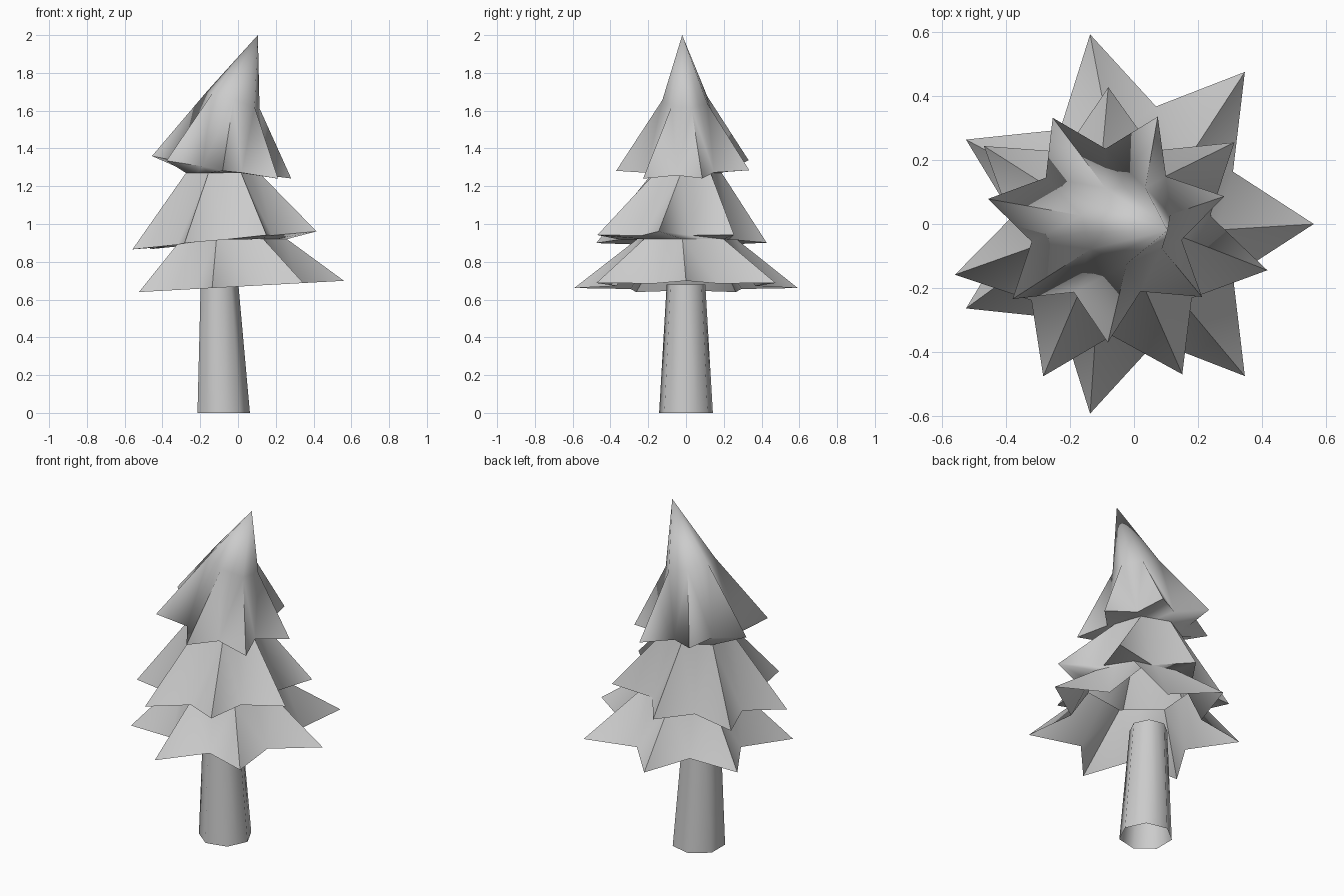
import bpy, bmesh
from math import cos, sin, pi, radians

cube = bpy.data.objects.get("Cube")
if cube:
    bpy.data.objects.remove(cube)

POINTS = 7
FLAT = cos(pi / POINTS)      # inner ratio that turns a star into a plain heptagon

grey = bpy.data.materials.new("plain_grey")
grey.use_nodes = True
grey.diffuse_color = (0.6, 0.6, 0.6, 1)
grey.node_tree.nodes["Principled BSDF"].inputs["Base Color"].default_value = (0.6, 0.6, 0.6, 1)


def ring(center, rx, ry, inner=FLAT, turn=0, tilt=(0, 0)):
    """Star-shaped loop: tips and valleys alternate, height follows a tilted plane."""
    cx, cy, cz = center
    loop = []
    for i in range(2 * POINTS):
        a = radians(turn) + i * pi / POINTS
        k = inner if i % 2 else 1
        dx, dy = rx * k * cos(a), ry * k * sin(a)
        loop.append((cx + dx, cy + dy, cz + tilt[0] * dx + tilt[1] * dy))
    return loop


def loft(name, rings):
    """Skin a stack of rings, listed from bottom to top, as an open shell."""
    bm = bmesh.new()
    loops = [[bm.verts.new(p) for p in r] for r in rings]
    n = 2 * POINTS
    for low, high in zip(loops, loops[1:]):
        for i in range(n):
            j = (i + 1) % n
            bm.faces.new((low[i], low[j], high[j], high[i]))
    bmesh.ops.remove_doubles(bm, verts=bm.verts, dist=0.0005)
    # split bent quads along the ridges
    bmesh.ops.triangulate(bm, faces=[f for f in bm.faces if len(f.verts) == 4],
                          quad_method='SHORT_EDGE')
    mesh = bpy.data.meshes.new(name)
    bm.to_mesh(mesh)
    bm.free()
    mesh.materials.append(grey)
    obj = bpy.data.objects.new(name, mesh)
    bpy.context.collection.objects.link(obj)
    bpy.ops.object.select_all(action='DESELECT')
    obj.select_set(True)
    bpy.context.view_layer.objects.active = obj
    bpy.ops.object.shade_smooth_by_angle(angle=radians(85))


# Necks shared by neighbouring tiers
lower_neck = ring((-0.03, 0, 0.92), 0.29, 0.27, turn=-4)
upper_neck = ring((-0.085, 0, 1.27), 0.2, 0.19, turn=-8)

# Trunk, an open tube
loft("trunk", [
    ring((-0.083, 0, 0), 0.146, 0.146),
    ring((-0.103, 0, 0.68), 0.105, 0.105)])

# Foliage tiers: star-shaped rim and sloping skirt, the lowest one hollow
loft("lower_foliage", [
    ring((-0.01, 0, 0.668), 0.571, 0.607, 0.62, 0, (0.055, 0)),
    lower_neck])
loft("middle_foliage", [
    lower_neck,
    ring((-0.073, -0.046, 0.911), 0.5, 0.473, 0.64, -12, (0.098, -0.02)),
    upper_neck])

# Top tier bends into a leaning point
loft("top_foliage", [
    upper_neck,
    ring((-0.086, 0, 1.297), 0.378, 0.37, 0.635, 13.5, (-0.161, 0.04)),
    ring((-0.025, 0, 1.657), 0.143, 0.125, FLAT, 13.5, (-0.32, 0)),
    ring((0.105, -0.02, 2), 0, 0)])
